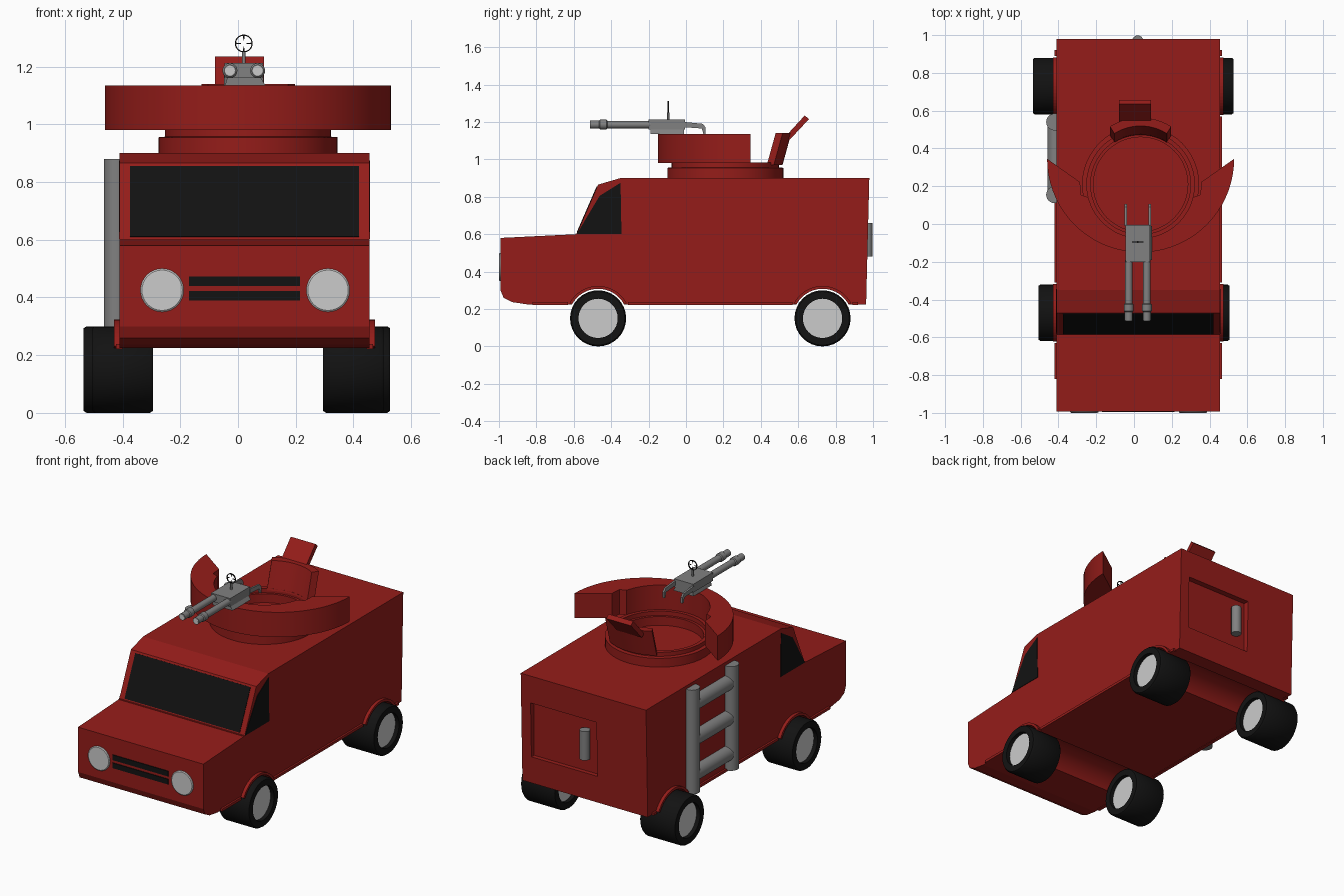
import bpy, bmesh
from math import sin, cos, pi, radians
from mathutils import Vector

if "Cube" in bpy.data.objects:
    bpy.data.objects.remove(bpy.data.objects["Cube"])


def material(name, rgb):
    m = bpy.data.materials.new(name)
    m.diffuse_color = (*rgb, 1)
    m.use_nodes = True
    m.node_tree.nodes["Principled BSDF"].inputs["Base Color"].default_value = m.diffuse_color
    return m


RED = material("red_paint", (0.30, 0.012, 0.010))
BLACK = material("black", (0.006, 0.006, 0.006))
STEEL = material("dark_steel", (0.22, 0.22, 0.22))
CX = 0.0225          # body centre line
TX, TY = 0.035, 0.21  # turret centre


def finish(name, bm, mat, smooth=False):
    bmesh.ops.recalc_face_normals(bm, faces=bm.faces)
    me = bpy.data.meshes.new(name)
    bm.to_mesh(me)
    bm.free()
    ob = bpy.data.objects.new(name, me)
    bpy.context.collection.objects.link(ob)
    if mat:
        me.materials.append(mat)
    if smooth:
        bpy.ops.object.select_all(action='DESELECT')
        ob.select_set(True)
        bpy.context.view_layer.objects.active = ob
        bpy.ops.object.shade_smooth_by_angle(angle=radians(35))
    return ob


def prism(name, pts, axis, lo, hi, mat, shear=(0, 0, 0), smooth=False):
    """Extrude a 2D outline along an axis from lo to hi."""
    place = {'x': lambda a, b: (lo, a, b), 'y': lambda a, b: (a, lo, b), 'z': lambda a, b: (a, b, lo)}[axis]
    bm = bmesh.new()
    face = bm.faces.new([bm.verts.new(place(*p)) for p in pts])
    ext = bmesh.ops.extrude_face_region(bm, geom=[face])['geom']
    move = Vector(shear)
    move['xyz'.index(axis)] += hi - lo
    bmesh.ops.translate(bm, verts=[v for v in ext if isinstance(v, bmesh.types.BMVert)], vec=move)
    return finish(name, bm, mat, smooth)


def box(name, x, y, z, mat):
    return prism(name, [(x[0], y[0]), (x[1], y[0]), (x[1], y[1]), (x[0], y[1])], 'z', z[0], z[1], mat)


def lathe(name, profile, centre, axis, mat, n=32, closed=False):
    """Revolve (radius, height) points about an axis through centre."""
    bm = bmesh.new()
    frame = {'x': lambda a, b, h: (h, a, b), 'y': lambda a, b, h: (a, h, b), 'z': lambda a, b, h: (a, b, h)}[axis]
    c = Vector(centre)
    rings = [[bm.verts.new(c + Vector(frame(r * cos(2 * pi * i / n), r * sin(2 * pi * i / n), h)))
              for i in range(n)] for r, h in profile]
    pairs = list(zip(rings, rings[1:]))
    if closed:
        pairs.append((rings[-1], rings[0]))
    else:
        bm.faces.new(rings[0])
        bm.faces.new(rings[-1])
    for a, b in pairs:
        for i in range(n):
            j = (i + 1) % n
            bm.faces.new((a[i], a[j], b[j], b[i]))
    return finish(name, bm, mat, True)


def rod(name, centre, axis, r, length, mat, n=24):
    return lathe(name, [(r, -length / 2), (r, length / 2)], centre, axis, mat, n)


def arc(cx, cy, r, a0, a1, n):
    return [(cx + r * cos(radians(a0 + (a1 - a0) * i / n)), cy + r * sin(radians(a0 + (a1 - a0) * i / n)))
            for i in range(n + 1)]


def cut(ob, cutter):
    m = ob.modifiers.new("cut", 'BOOLEAN')
    m.operation, m.solver, m.object = 'DIFFERENCE', 'EXACT', cutter
    bpy.context.view_layer.objects.active = ob
    bpy.ops.object.modifier_apply(modifier=m.name)
    bpy.data.objects.remove(cutter)


# Van body with wheel tunnels and a recessed rear door
body = prism("van_body", [(-0.992, 0.58), (-0.585, 0.60), (-0.47, 0.865), (-0.35, 0.90), (0.98, 0.90),
                          (0.963, 0.225), (-0.85, 0.225), (-0.93, 0.237), (-0.975, 0.26), (-0.992, 0.30)],
             'x', -0.41, 0.455, RED)
AXLES = (-0.47, 0.73)
for y in AXLES:
    cut(body, rod("arch_cutter", (CX, y, 0.15), 'x', 0.16, 1.2, None, 32))
cut(body, box("door_cutter", (-0.065, 0.39), (0.94, 1.1), (0.39, 0.73), None))

# Wheel arch lips and sills
for side, (x0, x1) in {"left": (-0.43, -0.40), "right": (0.445, 0.475)}.items():
    for end, y in zip(("front", "rear"), AXLES):
        prism(f"{end}_{side}_arch", arc(y, 0.15, 0.173, 28, 152, 20) + arc(y, 0.15, 0.158, 152, 28, 20),
              'x', x0, x1, RED)
    xs = (x0 + 0.008, x1) if side == "left" else (x0, x1 - 0.008)
    for part, ys in {"front": (-0.82, -0.63), "middle": (-0.31, 0.57), "rear": (0.89, 0.92)}.items():
        box(f"{part}_{side}_sill", xs, ys, (0.222, 0.238), RED)

# Wheels: hollow tyre with a hub sunk in on both faces
for end, y, spans in (("front", AXLES[0], ((-0.505, -0.295), (0.295, 0.505))),
                      ("rear", AXLES[1], ((-0.535, -0.295), (0.295, 0.527)))):
    for side, (a, b) in zip(("left", "right"), spans):
        lathe(f"{end}_{side}_tyre", [(0.105, a), (0.143, a), (0.15, a + 0.01), (0.15, b - 0.01), (0.143, b), (0.105, b)],
              (0, y, 0.15), 'x', BLACK, closed=True)
        rod(f"{end}_{side}_hub", ((a + b) / 2, y, 0.15), 'x', 0.106, b - a - 0.05, None, 32)

# Windscreen in a raised frame, and side windows
prism("windscreen", [(-0.584, 0.611), (-0.478, 0.855), (-0.465, 0.849), (-0.571, 0.605)], 'x', -0.375, 0.42, BLACK)
for name, x0, x1 in (("lower", 0.588, 0.603),):
    box("windscreen_ledge", (-0.41, 0.455), (-0.592, -0.57), (x0, x1), RED)
for side, x0, x1 in (("left", -0.413, -0.40), ("right", 0.445, 0.458)):
    prism(f"{side}_window", [(-0.583, 0.602), (-0.345, 0.602), (-0.35, 0.875), (-0.462, 0.805)], 'x', x0, x1, BLACK)

# Headlights and grille
for side, x in (("left", -0.263), ("right", 0.312)):
    lathe(f"{side}_headlight", [(0.07, -1.0), (0.075, -0.996), (0.075, -0.97)], (x, 0, 0.425), 'y', None)
for i, z in enumerate((0.39, 0.44)):
    box(f"grille_bar_{i}", (-0.17, 0.215), (-0.996, -0.97), (z, z + 0.033), BLACK)

# Door handle and side ladder
rod("door_handle", (0.02, 0.968, 0.57), 'z', 0.03, 0.18, STEEL)
for i, y in enumerate((0.155, 0.54)):
    rod(f"ladder_rail_{i}", (-0.42, y, 0.555), 'z', 0.045, 0.65, STEEL)
for i, z in enumerate((0.33, 0.55, 0.77)):
    rod(f"ladder_rung_{i}", (-0.41, 0.3475, z), 'y', 0.048, 0.385, STEEL)

# Turret ring
lathe("turret_ring", [(0.25, 0.89), (0.31, 0.89), (0.31, 0.955), (0.2875, 0.957), (0.2875, 0.982), (0.265, 0.982),
                      (0.265, 0.955), (0.25, 0.955)], (TX, TY, 0), 'z', RED, 48, True)

# Crescent gun shield
prism("gun_shield", arc(TX, 0.345, 0.495, 180, 360, 36) + arc(TX, TY, 0.32, 2, -10, 2)
      + arc(TX, TY, 0.285, -14, -166, 32) + arc(TX, TY, 0.32, 190, 178, 2),
      'z', 0.98, 1.135, RED, smooth=True)

# Curved backrest and tilted headrest
prism("backrest", arc(TX, TY, 0.306, 58, 122, 12) + arc(TX, TY, 0.262, 122, 58, 12), 'z', 0.97, 1.14, RED,
      shear=(0, 0.047, 0), smooth=True)
prism("headrest", [(0.525, 1.115), (0.635, 1.235), (0.657, 1.215), (0.55, 1.10)], 'x', -0.08, 0.09, RED)

# Twin gun: mount, receiver, barrels, grips
GX = 0.02
prism("gun_mount", [(GX - 0.065, 1.135), (GX + 0.075, 1.135), (GX + 0.055, 1.168), (GX - 0.055, 1.168)],
      'y', -0.19, -0.01, STEEL)
box("gun_receiver", (GX - 0.066, GX + 0.066), (-0.2, -0.005), (1.16, 1.212), STEEL)
for side, s in (("left", -1), ("right", 1)):
    x = GX + s * 0.048
    lathe(f"{side}_barrel", [(0.02, -0.19), (0.02, -0.42), (0.026, -0.425), (0.026, -0.46), (0.021, -0.465),
                             (0.021, -0.512)], (x, 0, 1.186), 'y', STEEL, 20)
    rod(f"{side}_muzzle", (x, -0.49, 1.186), 'y', 0.017, 0.047, None, 20)
    gx = GX + s * 0.063
    prism(f"{side}_grip", [(-0.01, 1.172), (0.085, 1.165), (0.093, 1.135), (0.105, 1.135), (0.105, 1.17),
                           (0.09, 1.19), (-0.01, 1.2)], 'x', gx - 0.006, gx + 0.006, STEEL)

# Ring sight on a post, with four cross-hair ticks
rod("sight_post", (GX, -0.095, 1.228), 'z', 0.006, 0.045, STEEL, 12)
lathe("sight_ring", [(0.027, -0.003), (0.031, -0.003), (0.031, 0.003), (0.027, 0.003)],
      (GX, -0.095, 1.28), 'y', BLACK, 24, True)
for i in range(4):
    a = i * pi / 2
    dx, dz = cos(a), sin(a)
    pts = [(GX + r * dx - w * dz, 1.28 + r * dz + w * dx)
           for r, w in ((0.028, -0.003), (0.028, 0.003), (0.01, 0.001), (0.01, -0.001))]
    prism(f"sight_tick_{i}", pts, 'y', -0.097, -0.093, BLACK)
